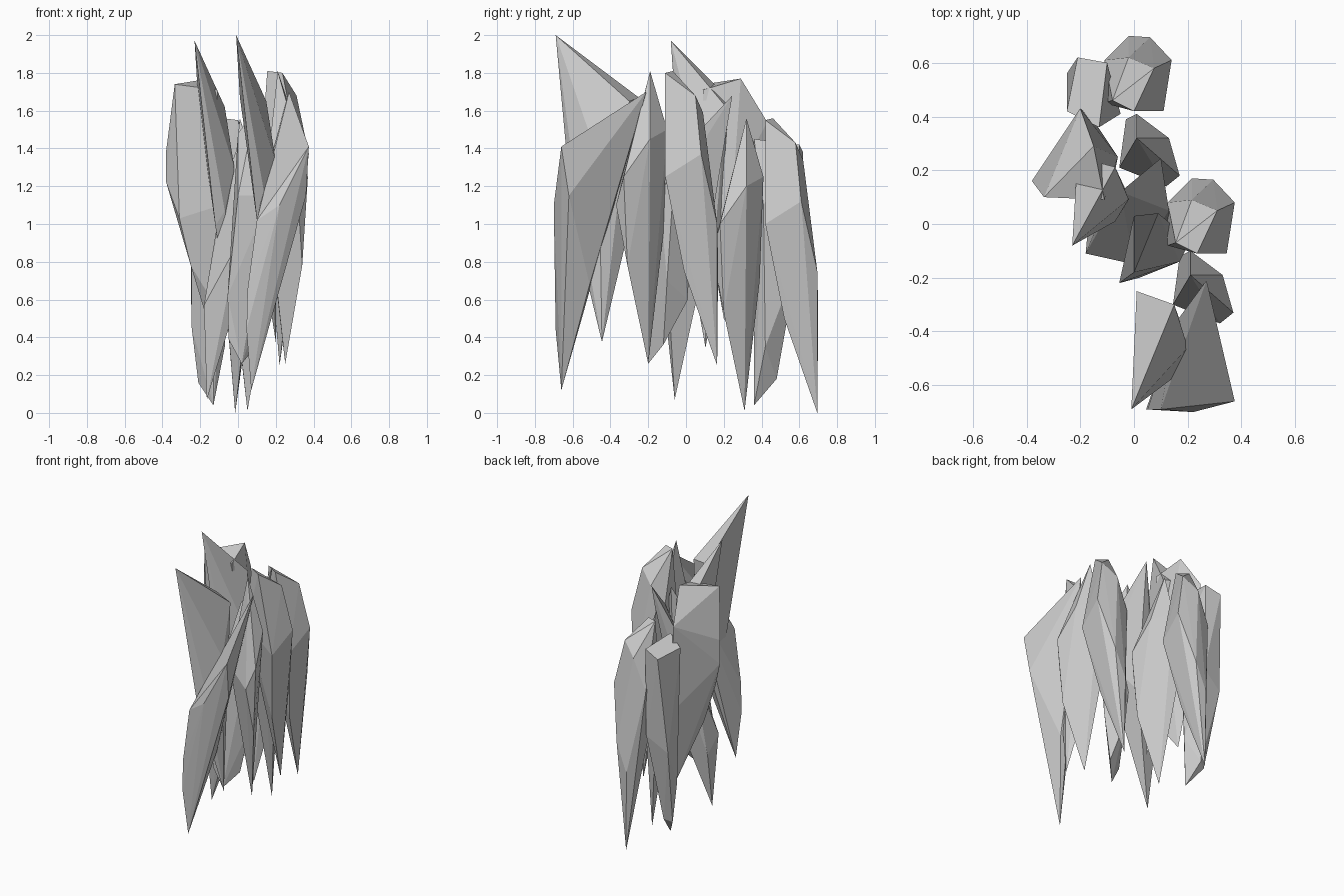
import bpy
import bmesh


def shard(name, corners):
    """Faceted rock splinter: the convex hull of a few corner points."""
    bm = bmesh.new()
    for c in corners:
        bm.verts.new(c)
    bmesh.ops.convex_hull(bm, input=bm.verts[:])
    loose = [v for v in bm.verts if not v.link_faces]
    bmesh.ops.delete(bm, geom=loose, context='VERTS')
    bmesh.ops.dissolve_limit(bm, angle_limit=0.03, verts=bm.verts[:], edges=bm.edges[:])
    bmesh.ops.recalc_face_normals(bm, faces=bm.faces[:])
    mesh = bpy.data.meshes.new(name)
    bm.to_mesh(mesh)
    bm.free()
    ob = bpy.data.objects.new(name, mesh)
    bpy.context.collection.objects.link(ob)
    return ob


def repeat(source, name, shift, scale=(1, 1, 1)):
    """Second splinter of the same shape, moved along the cluster."""
    ob = bpy.data.objects.new(name, source.data.copy())
    ob.location = shift
    ob.scale = scale
    bpy.context.collection.objects.link(ob)
    return ob


# Tall spikes with a raised tip
spike = shard("front_spike", [
    (-.01, -.69, 2.0), (.10, -.60, 1.02), (.15, -.57, 1.10), (.20, -.46, 1.33),
    (.15, -.30, 1.65), (.01, -.25, 1.67), (.12, -.32, .90), (.20, -.445, .375)])
repeat(spike, "middle_spike", (-.22, .437, -.03), (1, .75, 1))

# Leaning blades
shard("front_blade", [
    (.27, -.21, 1.70), (.375, -.66, 1.41), (.22, -.70, 1.10), (.36, -.62, 1.15),
    (.10, -.69, 1.02), (.16, -.36, 1.30), (.05, -.69, .65), (.045, -.69, .44),
    (.19, -.51, .68), (.07, -.66, .12)])
shard("middle_blade", [
    (.10, .245, 1.68), (.13, .05, 1.47), (.15, -.12, 1.10), (-.05, .12, 1.28),
    (.0, -.15, .90), (-.18, -.11, .57), (-.17, .0, .45), (.05, .10, .80),
    (-.11, .06, 1.0), (-.165, -.06, .07)])

# Narrow pointed splinters
splinter = shard("right_splinter", [
    (.21, -.19, 1.81), (.21, -.10, 1.50), (.33, -.19, 1.45), (.37, -.33, 1.25),
    (.32, -.37, 1.10), (.145, -.30, 1.20), (.17, -.12, .95), (.34, -.31, .78),
    (.25, -.20, .26)])
repeat(splinter, "back_splinter", (-.20, .51, -.25))

# Broad curved slabs
slab = shard("back_slab", [
    (-.08, .46, 1.56), (.0, .42, 1.55), (.075, .58, 1.43), (-.02, .62, 1.34),
    (-.11, .45, 1.15), (-.11, .61, 1.12), (.11, .42, 1.0), (.14, .61, 1.12),
    (.06, .695, .75), (-.02, .70, .55), (.04, .52, .50), (-.015, .695, 0)])
repeat(slab, "right_slab", (.235, -.53, .25))

# Flat-topped column on the left
shard("left_column", [
    (-.335, .10, 1.74), (-.11, .09, 1.71), (-.15, .29, 1.77), (-.20, .43, 1.54),
    (-.38, .16, 1.39), (-.38, .16, 1.22), (-.31, .11, 1.03), (-.25, .15, .78),
    (-.09, .10, 1.10), (-.06, .25, 1.20), (-.16, .40, .90), (-.08, .20, .50),
    (-.12, .30, .35)])

# Rounded-foot column at the back left
shard("back_column", [
    (-.25, .42, 1.40), (-.21, .62, 1.38), (-.10, .60, 1.42), (-.13, .36, 1.45),
    (-.25, .56, .70), (-.245, .45, .45), (-.21, .45, .16), (-.13, .36, .04),
    (-.16, .48, .18), (-.07, .42, .35), (-.05, .41, 1.10), (-.10, .59, .80)])

# Peaked column in the middle front
shard("middle_column", [
    (.09, .04, 1.60), (.0, .03, 1.48), (.21, -.06, 1.30), (.17, -.14, 1.15),
    (.0, -.18, 1.15), (-.055, -.22, .62), (-.05, -.21, .39), (.02, -.20, .26),
    (.10, -.12, .36), (.08, .01, .60), (.17, -.10, .70)])
